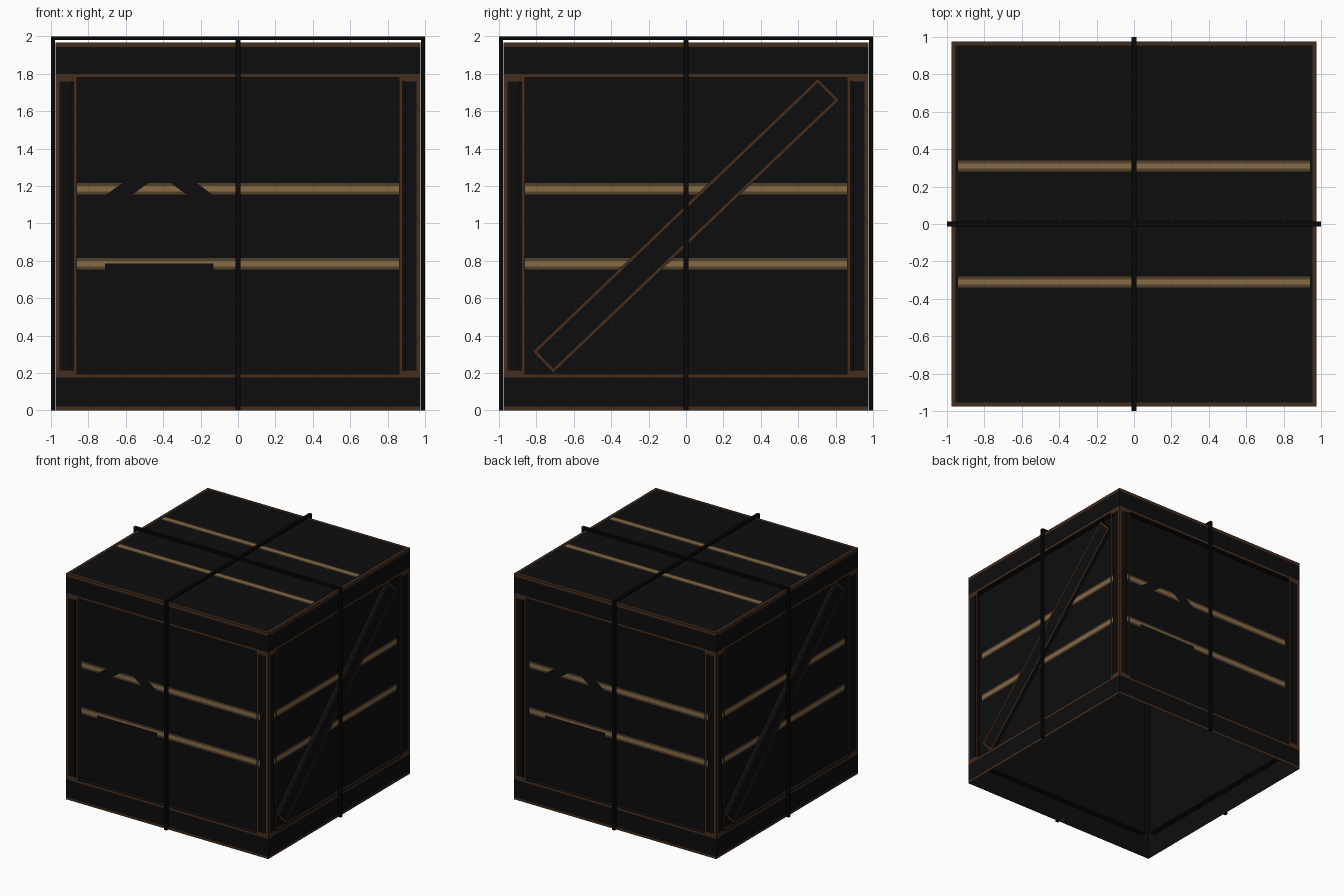
import bpy, bmesh
from math import pi
from mathutils import Matrix, Vector

if "Cube" in bpy.data.objects:
    bpy.data.objects.remove(bpy.data.objects["Cube"])

H, TOP, IN = 0.975, 1.968, 0.05      # half width, lid height, panel recess
PX, Z0, Z1 = 0.86, 0.195, 1.78       # panel opening
PANEL = H - IN


def material(name, rgb):
    m = bpy.data.materials.new(name)
    m.diffuse_color = (*rgb, 1)
    m.use_nodes = True
    m.node_tree.nodes["Principled BSDF"].inputs["Base Color"].default_value = m.diffuse_color
    return m


WOOD = material("dark_wood", (0.004, 0.004, 0.004))
BAND = material("band", (0.002, 0.002, 0.002))
EDGE = material("worn_edge", (0.06, 0.026, 0.012))
DIM = material("seam_shade", (0.08, 0.05, 0.024))
GOLD = material("seam", (0.25, 0.15, 0.06))


def finish(name, bm, mat):
    me = bpy.data.meshes.new(name)
    bm.to_mesh(me)
    bm.free()
    me.materials.append(mat)
    ob = bpy.data.objects.new(name, me)
    bpy.context.collection.objects.link(ob)
    return ob


def plates(name, polys, depth, mat, turns, thick=0.0):
    """Outlines in (across, up), set on crate sides at a distance from the centre."""
    bm = bmesh.new()
    for t in turns:
        rot = Matrix.Rotation(t * pi / 2, 4, 'Z')
        for p in polys:
            f = bm.faces.new([bm.verts.new(rot @ Vector((u, -depth, z))) for u, z in p])
            if thick:
                r = bmesh.ops.extrude_face_region(bm, geom=[f])
                vs = [v for v in r['geom'] if isinstance(v, bmesh.types.BMVert)]
                bmesh.ops.translate(bm, verts=vs, vec=rot @ Vector((0, -thick, 0)))
                bm.faces.remove(f)   # open back lies on the panel
    return finish(name, bm, mat)


def rect(x0, z0, x1, z1):
    return [(x0, z0), (x1, z0), (x1, z1), (x0, z1)]


def border(poly, w):
    """Four mitred strips just inside a quad."""
    p = [Vector(q) for q in poly]
    inner = []
    for i in range(4):
        a = (p[i - 1] - p[i]).normalized()
        b = (p[(i + 1) % 4] - p[i]).normalized()
        inner.append(p[i] + (a + b) * w)
    return [[p[i], p[(i + 1) % 4], inner[(i + 1) % 4], inner[i]] for i in range(4)]


# Crate shell: open bottom, recessed panel on each side
bm = bmesh.new()
bmesh.ops.create_cube(bm, size=1, matrix=Matrix.Translation((0, 0, TOP / 2))
                      @ Matrix.Diagonal((2 * H, 2 * H, TOP, 1)))
bm.normal_update()
bmesh.ops.delete(bm, geom=[f for f in bm.faces if f.normal.z < -0.5], context='FACES_ONLY')
sides = [f for f in bm.faces if abs(f.normal.z) < 0.5]
bmesh.ops.inset_individual(bm, faces=sides, thickness=H - PX)
for f in sides:
    for v in f.verts:
        v.co.z = Z0 if v.co.z < 1 else Z1
ext = bmesh.ops.extrude_discrete_faces(bm, faces=sides)
for f in ext['faces']:
    f.normal_update()
    bmesh.ops.translate(bm, verts=f.verts[:], vec=-IN * f.normal)
finish("crate_shell", bm, WOOD)

ALL, FB, LR = range(4), (0, 2), (1, 3)

# Diagonal braces on left and right
brace = [(-0.82, 0.315), (-0.71, 0.2), (0.82, 1.66), (0.705, 1.775)]
plates("diagonal_brace", [brace], PANEL, WOOD, LR, 0.03)
plates("brace_edges", border(brace, 0.016), PANEL + 0.031, EDGE, LR)

# Plank seams on the sides
for w, d, mat, n in ((0.03, 0.001, DIM, "seam_shade"), (0.014, 0.002, GOLD, "seam")):
    plates("side_" + n, [rect(-PX, z - w, PX, z + w) for z in (0.785, 1.185)],
           PANEL + d, mat, ALL)

# Worn edges of rails and posts
worn = [rect(-H, 0, H, 0.02), rect(-H, TOP - 0.025, H, TOP),
        rect(-H, Z0 - 0.02, H, Z0), rect(-H, Z1, H, Z1 + 0.02)]
for s in (-1, 1):
    a, b = sorted((s * PX, s * H))
    worn += border(rect(a, Z0, b, Z1), 0.02)
plates("frame_edges", worn, H + 0.001, EDGE, ALL)

# Upward handling mark: base bar and chevron, on front and back
mark = [rect(-0.71, 0.66, -0.13, 0.785),
        [(-0.71, 1.15), (-0.57, 1.15), (-0.42, 1.26), (-0.42, 1.36)],
        [(-0.13, 1.15), (-0.42, 1.36), (-0.42, 1.26), (-0.27, 1.15)]]
plates("up_mark", mark, PANEL + 0.003, WOOD, FB)


# Lid seams and worn lid edge
def lid_plates(name, polys, z, mat):
    bm = bmesh.new()
    for p in polys:
        bm.faces.new([bm.verts.new((x, y, z)) for x, y in p])
    finish(name, bm, mat)


lid_plates("lid_edges", border(rect(-H, -H, H, H), 0.02), TOP + 0.001, EDGE)
for w, d, mat, n in ((0.03, 0.001, DIM, "seam_shade"), (0.014, 0.002, GOLD, "seam")):
    lid_plates("lid_" + n, [rect(-0.94, y - w, 0.94, y + w) for y in (-0.31, 0.31)],
               TOP + d, mat)

# Two binding bands, each an upside-down U over the crate
W, IX = 0.0125, 0.978
u_shape = [(-1, 0), (-1, 2), (1, 2), (1, 0), (IX, 0), (IX, 1.98), (-IX, 1.98), (-IX, 0)]
for name, t in (("band_across", 0), ("band_front_to_back", 1)):
    bm = bmesh.new()
    f = bm.faces.new([bm.verts.new((x, -W, z)) for x, z in u_shape])
    r = bmesh.ops.extrude_face_region(bm, geom=[f])
    vs = [v for v in r['geom'] if isinstance(v, bmesh.types.BMVert)]
    bmesh.ops.translate(bm, verts=vs, vec=(0, 2 * W, 0))
    bmesh.ops.rotate(bm, verts=bm.verts[:], matrix=Matrix.Rotation(t * pi / 2, 3, 'Z'))
    bmesh.ops.recalc_face_normals(bm, faces=bm.faces[:])
    finish(name, bm, BAND)
